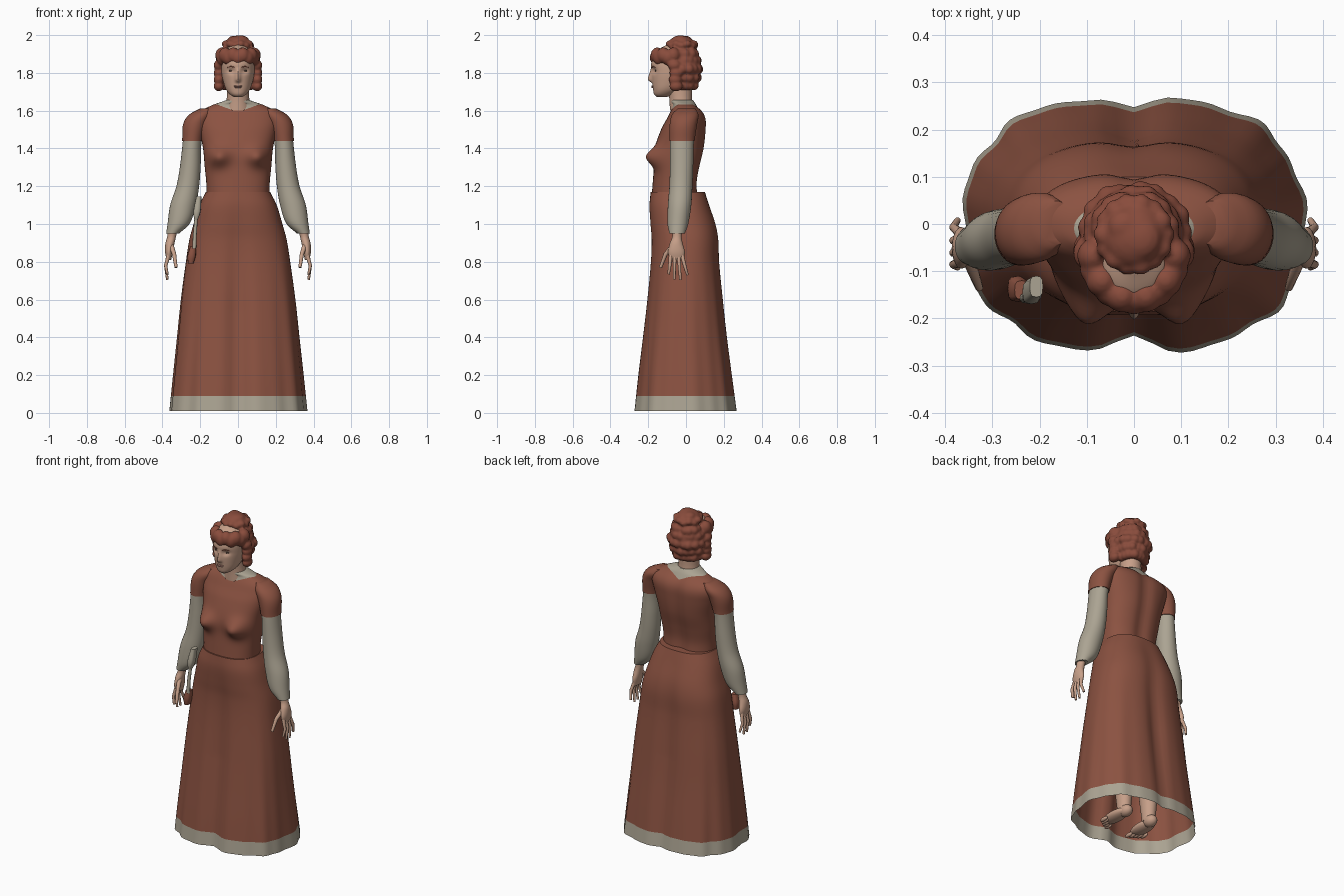
import bpy, bmesh, random
from math import sin, cos, pi, exp, copysign
from mathutils import Vector, Matrix

if "Cube" in bpy.data.objects:
    bpy.data.objects.remove(bpy.data.objects["Cube"])
random.seed(4)


def material(name, rgb):
    m = bpy.data.materials.new(name)
    m.use_nodes = True
    m.diffuse_color = (*rgb, 1)
    bsdf = m.node_tree.nodes["Principled BSDF"]
    bsdf.inputs["Base Color"].default_value = (*rgb, 1)
    bsdf.inputs["Roughness"].default_value = 0.8
    return m


RUSSET = material("russet cloth", (0.26, 0.085, 0.053))
LINEN = material("grey linen", (0.41, 0.37, 0.29))
SKIN = material("skin", (0.57, 0.35, 0.25))
HAIR = material("auburn hair", (0.25, 0.072, 0.045))
LIPS = material("lips", (0.40, 0.20, 0.16))
DARK = material("dark eyes", (0.07, 0.045, 0.035))


def finish(bm, name, mats):
    bmesh.ops.recalc_face_normals(bm, faces=bm.faces)
    me = bpy.data.meshes.new(name)
    bm.to_mesh(me)
    bm.free()
    for m in mats:
        me.materials.append(m)
    ob = bpy.data.objects.new(name, me)
    bpy.context.collection.objects.link(ob)
    bpy.ops.object.select_all(action='DESELECT')
    ob.select_set(True)
    bpy.context.view_layer.objects.active = ob
    bpy.ops.object.shade_smooth_by_angle(angle=0.8)
    return ob


def sample(keys, z):
    """Smooth interpolation of a table of cross-sections sorted by height."""
    i = max(k for k in range(len(keys) - 1) if keys[k][0] <= z + 1e-6 or k == 0)
    a, b = keys[i], keys[i + 1]
    p, n = keys[max(i - 1, 0)], keys[min(i + 2, len(keys) - 1)]
    h = b[0] - a[0]
    t = (z - a[0]) / h
    out = []
    for c in range(1, len(a)):
        m0 = (b[c] - p[c]) / (b[0] - p[0]) * h
        m1 = (n[c] - a[c]) / (n[0] - a[0]) * h
        out.append((2*t**3 - 3*t*t + 1) * a[c] + (t**3 - 2*t*t + t) * m0
                   + (3*t*t - 2*t**3) * b[c] + (t**3 - t*t) * m1)
    return out


def loft(name, keys, mats, steps=24, sides=40, power=2.0, shape=None,
         bottom=True, rule=None, z0=None, z1=None, grow=0.0):
    """Skin rings given as (height, centre x, half width, front y, back y)."""
    keys = sorted(keys)
    z0 = keys[0][0] if z0 is None else z0
    z1 = keys[-1][0] if z1 is None else z1
    bm = bmesh.new()
    rings = []
    for i in range(steps + 1):
        z = z0 + (z1 - z0) * i / steps
        cx, hw, yf, yb = sample(keys, z)
        ring = []
        for j in range(sides):
            a = 2 * pi * j / sides
            c, s = [copysign(abs(v) ** (2 / power), v) for v in (cos(a), sin(a))]
            p = Vector((cx + (hw + grow) * c, (yf + yb) / 2 + ((yb - yf) / 2 + grow) * s, z))
            ring.append(bm.verts.new(shape(p, a) if shape else p))
        rings.append(ring)
    for r, q in zip(rings, rings[1:]):
        for j in range(sides):
            k = (j + 1) % sides
            f = bm.faces.new((r[j], r[k], q[k], q[j]))
            if rule:
                f.material_index = rule(f.calc_center_median())
    bm.faces.new(rings[-1])
    if bottom:
        bm.faces.new(rings[0][::-1])
    return finish(bm, name, mats)


def blobs(name, items, mat, voxel=None):
    """Ellipsoids (centre, radii) in one object, optionally fused together."""
    bm = bmesh.new()
    for c, r in items:
        bmesh.ops.create_icosphere(bm, subdivisions=3, radius=1,
                                   matrix=Matrix.LocRotScale(Vector(c), None, Vector(r)))
    ob = finish(bm, name, [mat])
    if voxel:
        rm = ob.modifiers.new("fuse", 'REMESH')
        rm.mode, rm.voxel_size, rm.use_smooth_shade = 'VOXEL', voxel, True
        sm = ob.modifiers.new("soften", 'SMOOTH')
        sm.iterations = 2
    return ob


def tube(name, points, radius, mat, tip=0.6):
    cu = bpy.data.curves.new(name, 'CURVE')
    cu.dimensions, cu.bevel_depth, cu.bevel_resolution, cu.use_fill_caps = '3D', radius, 3, True
    sp = cu.splines.new('POLY')
    sp.points.add(len(points) - 1)
    for i, (pt, co) in enumerate(zip(sp.points, points)):
        pt.co = (*co, 1)
        pt.radius = 1 + (tip - 1) * i / (len(points) - 1)
    sp.use_smooth = True
    cu.materials.append(mat)
    ob = bpy.data.objects.new(name, cu)
    bpy.context.collection.objects.link(ob)
    return ob


# Skirt: long flared cloth, open below, with soft folds and a linen hem
def folds(p, a):
    low = max(0, 1 - p.z / 0.9)
    p.y -= copysign(0.03 * exp(-(p.x / 0.05) ** 2) * min(1, 1.6 * (1.17 - p.z)), p.y)
    w = 1 + low * (0.016 * sin(9 * a + 0.6) + 0.010 * sin(17 * a))
    return Vector((p.x * w, p.y * w, p.z))


loft("skirt", [
    (0.01, 0, 0.36, -0.272, 0.272), (0.2, 0, 0.342, -0.253, 0.248),
    (0.4, 0, 0.322, -0.23, 0.222), (0.6, 0, 0.302, -0.208, 0.2),
    (0.8, 0, 0.276, -0.19, 0.18), (0.92, 0, 0.257, -0.186, 0.175),
    (1.0, 0, 0.235, -0.192, 0.16), (1.1, 0, 0.205, -0.196, 0.125),
    (1.17, 0, 0.17, -0.187, 0.1)], [RUSSET, LINEN], steps=58, sides=96, power=2.5,
    shape=folds, bottom=False, rule=lambda c: int(c.z < 0.09))


# Bodice with bust, and the linen yoke inside its neckline
def bust(p, a):
    if p.y < -0.02:
        d = ((abs(p.x) - 0.105) / 0.055) ** 2 + ((p.z - 1.355) / 0.05) ** 2
        p.y -= 0.058 * exp(-d)
    else:
        p.y -= 0.015 * exp(-(p.x / 0.04) ** 2)
    return p


loft("bodice", [
    (1.14, 0, 0.165, -0.182, 0.066), (1.22, 0, 0.168, -0.176, 0.062),
    (1.3, 0, 0.176, -0.17, 0.075), (1.4, 0, 0.185, -0.165, 0.098),
    (1.5, 0, 0.205, -0.132, 0.108), (1.56, 0, 0.212, -0.1, 0.106),
    (1.6, 0, 0.195, -0.08, 0.085), (1.632, 0, 0.13, -0.06, 0.045)],
    [RUSSET], steps=44, sides=72, power=2.4, shape=bust)
loft("yoke", [(1.6, 0, 0.15, -0.08, 0.07), (1.634, 0, 0.125, -0.072, 0.052),
              (1.645, 0, 0.09, -0.082, 0.045), (1.656, 0, 0.062, -0.086, 0.037)],
     [LINEN], steps=10)
loft("neck", [(1.6, 0, 0.07, -0.085, 0.04), (1.66, 0, 0.06, -0.088, 0.032),
              (1.76, 0, 0.058, -0.1, 0.035)], [SKIN], steps=8)

# Arms, sleeves, hands, legs and feet
ARM = [(0.95, 0.346, 0.034, -0.088, -0.006), (1.0, 0.315, 0.058, -0.098, 0.012),
       (1.1, 0.291, 0.068, -0.096, 0.028), (1.2, 0.266, 0.06, -0.088, 0.034),
       (1.3, 0.253, 0.055, -0.085, 0.038), (1.44, 0.242, 0.05, -0.084, 0.042),
       (1.53, 0.226, 0.06, -0.082, 0.055), (1.58, 0.196, 0.058, -0.07, 0.062),
       (1.612, 0.165, 0.03, -0.04, 0.045)]
FINGERS = [(-0.080, -0.092, 0.735), (-0.060, -0.062, 0.708),
           (-0.040, -0.030, 0.705), (-0.022, 0.008, 0.73)]
for s, side in ((1, "left"), (-1, "right")):
    arm = [(z, s * cx, hw, yf, yb) for z, cx, hw, yf, yb in ARM]
    loft(side + "_linen_sleeve", arm, [LINEN], steps=30, sides=28, z1=1.46)
    loft(side + "_cap_sleeve", arm, [RUSSET], steps=16, sides=36, z0=1.44, grow=0.004)
    loft(side + "_hand", [
        (0.81, s * 0.366, 0.012, -0.084, -0.014), (0.85, s * 0.366, 0.02, -0.095, -0.006),
        (0.9, s * 0.36, 0.024, -0.085, -0.018), (0.93, s * 0.352, 0.023, -0.073, -0.023),
        (0.97, s * 0.346, 0.025, -0.075, -0.02)], [SKIN], steps=14, sides=20)
    for i, (y0, y1, z) in enumerate(FINGERS):
        tube(f"{side}_finger_{i + 1}", [(s * 0.366, y0, 0.84), (s * 0.383, (y0 + y1) / 2, 0.78),
                                        (s * 0.374, y1, z)], 0.011, SKIN)
    tube(side + "_thumb", [(s * 0.355, -0.065, 0.89), (s * 0.338, -0.108, 0.84),
                           (s * 0.328, -0.135, 0.77)], 0.014, SKIN)
    loft(side + "_leg", [(0.05, s * 0.09, 0.035, -0.02, 0.06), (0.3, s * 0.09, 0.055, -0.05, 0.08),
                         (0.5, s * 0.09, 0.055, -0.06, 0.06), (0.9, s * 0.09, 0.085, -0.1, 0.1)],
         [SKIN], steps=14, sides=24)
    toes = [((s * (0.075 + 0.018 * i), -0.135 + 0.012 * i, 0.03), (0.011, 0.03, 0.012))
            for i in range(5)]
    blobs(side + "_foot", [((s * 0.1, -0.04, 0.045), (0.045, 0.1, 0.028)),
                           ((s * 0.09, 0.035, 0.05), (0.036, 0.045, 0.035))] + toes, SKIN)


# Head: eye sockets pressed in, features added
def face(p, a):
    if p.y < -0.08:
        d = ((abs(p.x) - 0.036) / 0.02) ** 2 + ((p.z - 1.812) / 0.016) ** 2
        p.y += 0.012 * exp(-d)
        nose = max(0, min(1, (1.83 - p.z) / 0.06)) if p.z > 1.762 else max(0, (p.z - 1.745) / 0.017)
        p.y -= 0.022 * nose * exp(-(p.x / 0.013) ** 2)
    return p


loft("head", [
    (1.673, 0, 0.022, -0.155, -0.1), (1.685, 0, 0.042, -0.168, -0.07),
    (1.71, 0, 0.062, -0.174, -0.03), (1.75, 0, 0.077, -0.179, 0.02),
    (1.8, 0, 0.087, -0.182, 0.05), (1.86, 0, 0.088, -0.182, 0.06),
    (1.92, 0, 0.07, -0.15, 0.04), (1.95, 0, 0.03, -0.1, 0)],
    [SKIN], steps=60, sides=96, power=2.15, shape=face)
for s, side in ((1, "left"), (-1, "right")):
    blobs(side + "_eye", [((s * 0.036, -0.157, 1.811), (0.013, 0.008, 0.006))], DARK)
    tube(side + "_brow", [(s * 0.018, -0.181, 1.829), (s * 0.038, -0.174, 1.834),
                          (s * 0.056, -0.158, 1.828)], 0.003, HAIR)
blobs("lips", [((0, -0.173, 1.731), (0.023, 0.01, 0.004)),
               ((0, -0.173, 1.724), (0.019, 0.01, 0.005))], LIPS)

# Hair: cap, rolled fringe, side and back curls, top bun with a braid
locks = [((0, -0.025, 1.835), (0.108, 0.105, 0.105)), ((0, -0.025, 1.95), (0.068, 0.07, 0.048))]
for i in range(11):
    a = (i - 5) / 5 * 1.5
    locks.append(((0.085 * sin(a), -0.06 - 0.096 * cos(a), 1.893 - 0.012 * (i % 2)),
                  (0.036, 0.036, 0.042)))
for i in range(14):
    a = 2 * pi * i / 14
    locks.append(((0.062 * cos(a), -0.022 + 0.064 * sin(a), 1.945 + 0.008 * (i % 2)),
                  (0.024, 0.024, 0.02)))
for s in (-1, 1):
    for z in (1.73, 1.765, 1.8, 1.84):
        locks.append(((s * 0.102, -0.055 + 0.01 * cos(z * 90), z), (0.027, 0.035, 0.028)))
for row, z in enumerate((1.735, 1.775, 1.82, 1.865, 1.9)):
    for i in range(9):
        a = pi * (i + 0.5 * (row % 2)) / 8.5 + random.uniform(-0.08, 0.08)
        r = 0.088 - 0.012 * abs(row - 2) + random.uniform(-0.004, 0.008)
        locks.append(((r * cos(a) * 1.08, -0.025 + r * sin(a) * 1.05, z), (0.026, 0.026, 0.027)))
locks += [((0.012, -0.03, 1.975), (0.045, 0.045, 0.024)), ((-0.02, -0.005, 1.975), (0.035, 0.035, 0.022))]
blobs("hair", locks, HAIR, voxel=0.007)

# Ribbon and small pouch hanging at the right hip
loft("ribbon_knot", [(1.02, -0.222, 0.008, -0.165, -0.13), (1.06, -0.218, 0.019, -0.17, -0.12),
                     (1.145, -0.207, 0.014, -0.155, -0.11)], [LINEN], steps=8, sides=12, power=3)
tube("ribbon_tail", [(-0.222, -0.148, 1.03), (-0.228, -0.155, 0.95), (-0.232, -0.157, 0.87)],
     0.009, LINEN, tip=1.2)
loft("hip_pouch", [(0.79, -0.25, 0.014, -0.16, -0.115), (0.83, -0.246, 0.022, -0.165, -0.11),
                   (0.88, -0.238, 0.015, -0.16, -0.12)], [RUSSET], steps=8, sides=12, power=3)
